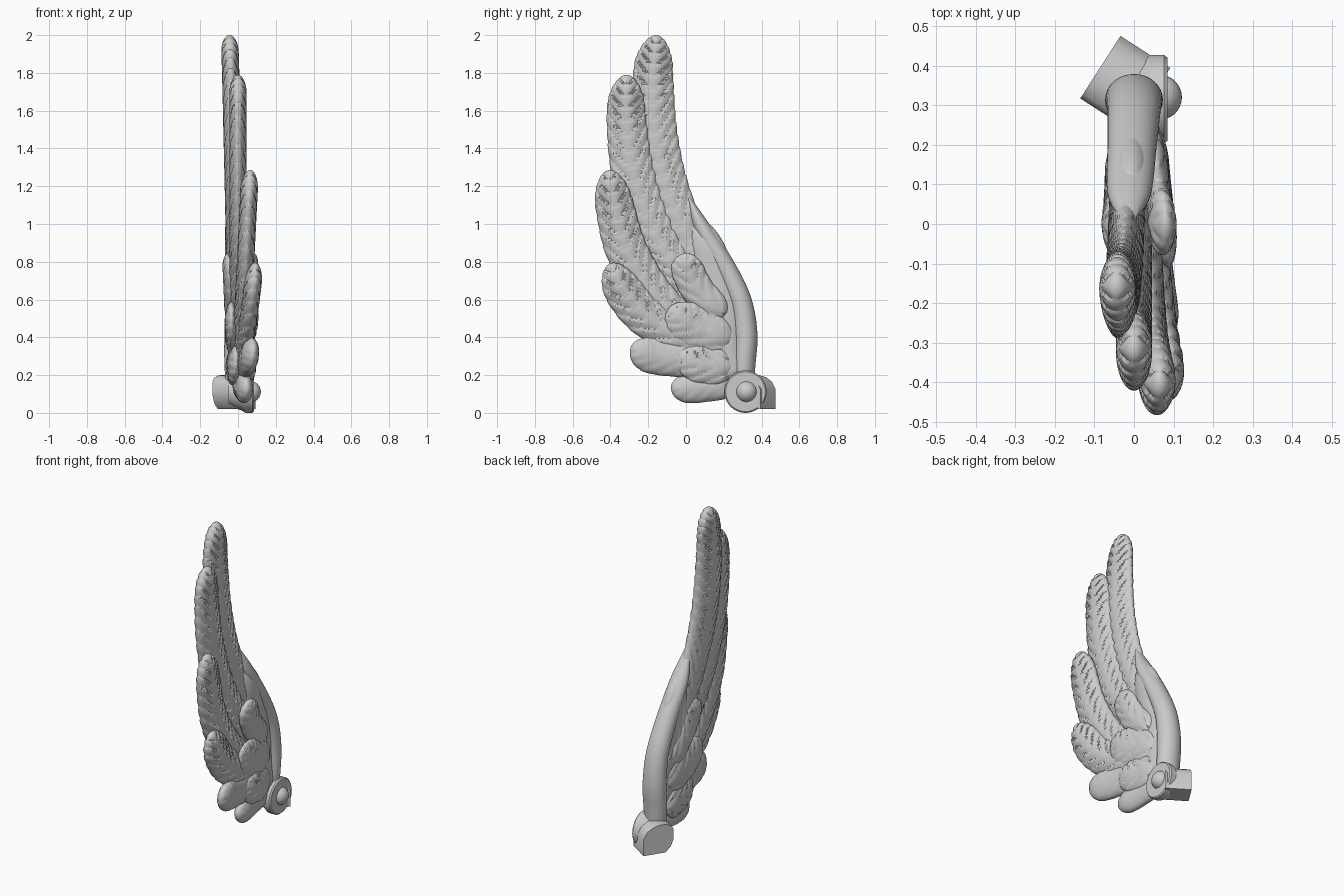
import bpy, bmesh, math
from mathutils import Vector

cube = bpy.data.objects.get("Cube")
if cube:
    bpy.data.objects.remove(cube, do_unlink=True)

grey = bpy.data.materials.new("stone grey")
grey.use_nodes = True
COLOUR = (0.6, 0.6, 0.6, 1)
grey.diffuse_color = COLOUR
grey.node_tree.nodes["Principled BSDF"].inputs["Base Color"].default_value = COLOUR


def finish(name, bm, angle=35):
    """Turn a bmesh into a shaded, coloured object."""
    bmesh.ops.recalc_face_normals(bm, faces=bm.faces)
    mesh = bpy.data.meshes.new(name)
    bm.to_mesh(mesh)
    bm.free()
    obj = bpy.data.objects.new(name, mesh)
    bpy.context.collection.objects.link(obj)
    mesh.materials.append(grey)
    bpy.ops.object.select_all(action='DESELECT')
    bpy.context.view_layer.objects.active = obj
    obj.select_set(True)
    bpy.ops.object.shade_smooth_by_angle(angle=math.radians(angle))
    return obj


def spline(points, u):
    """Smooth point at u (0..1) along a list of equal-length vectors."""
    n = len(points) - 1
    i = min(int(u * n), n - 1)
    t = u * n - i
    b, c = points[i], points[i + 1]
    a = points[i - 1] if i else 2 * b - c
    d = points[i + 2] if i + 2 <= n else 2 * c - b
    return 0.5 * (2 * b + (c - a) * t + (2 * a - 5 * b + 4 * c - d) * t * t
                  + (3 * b - a - 3 * c + d) * t ** 3)


def loft(rings):
    """Skin closed rings of equal size and cap both ends."""
    bm = bmesh.new()
    loops = [[bm.verts.new(p) for p in ring] for ring in rings]
    n = len(loops[0])
    for a, b in zip(loops, loops[1:]):
        for k in range(n):
            bm.faces.new((a[k], a[(k + 1) % n], b[(k + 1) % n], b[k]))
    bm.faces.new(loops[0])
    bm.faces.new(loops[-1])
    return bm


def dome(distance, reach):
    """Elliptical rounding that rises from 0 to 1 over the given reach."""
    return math.sqrt(max(0, 1 - (1 - min(distance / reach, 1)) ** 2))


def feather(name, path, x_tip, x_base, half, thick=0.044, barbs=0.016, belly=0.0, point=2.2):
    """Rounded blade running from tip to base in the side plane, with V-shaped barbs."""
    pts = [Vector(p) for p in path]
    length = sum((b - a).length for a, b in zip(pts, pts[1:]))
    steps = max(50, int(length / 0.008))
    sides, pitch = 44, 0.085
    rings = []
    for i in range(steps + 1):
        u = 0.0004 + 0.9992 * (i / steps) ** 1.15
        c = spline(pts, u)
        tan = (spline(pts, min(u + 0.01, 1)) - spline(pts, max(u - 0.01, 0))).normalized()
        side = Vector((-tan.y, tan.x))
        s = u * length
        base_round = dome(length - s, 0.8 * half)
        w = half * dome(s, point * half) * base_round * (1 + belly * math.sin(math.pi * u))
        th = thick * dome(s, 1.5 * half) * base_round
        x0 = x_tip + (x_base - x_tip) * u
        ring = []
        for k in range(sides):
            a = 2 * math.pi * k / sides
            across, out = math.cos(a), math.sin(a)
            # steep barbs, each swept from the midrib outward to the tip
            phase = ((s + 1.5 * w * abs(across)) / pitch) % 1
            groove = barbs * max(0, phase - 0.4) * min(1, abs(across) * 3) * min(1, th / 0.03)
            x = x0 + out * (th - groove)
            p = c + side * across * (w - groove * 0.4)
            ring.append((x, p.x, p.y))
        rings.append(ring)
    return finish(name, loft(rings), 28)


# Long flight feathers, fanned from the leading edge
feather("first_flight_feather",
        [(-.155, 2), (-.175, 1.77), (-.165, 1.47), (-.1, 1.17), (.05, .82), (.23, .45)],
        -.045, -.01, .088, .046, .016, .4, 2.8)
feather("second_flight_feather",
        [(-.315, 1.79), (-.315, 1.55), (-.275, 1.25), (-.17, .95), (-.01, .7), (.22, .4)],
        .0, .0, .09, .046, .016, .3, 2.6)
feather("third_flight_feather",
        [(-.41, 1.285), (-.375, 1.08), (-.315, .86), (-.19, .64), (0, .45), (.22, .3)],
        .065, .01, .09, .046, .016, .25, 2.4)
feather("fourth_flight_feather",
        [(-.405, .79), (-.34, .66), (-.245, .54), (-.11, .44), (.05, .35), (.22, .27)],
        .092, .015, .095, .046, .016, .15)
feather("fifth_flight_feather",
        [(-.292, .35), (-.17, .3), (0, .28), (.2, .25)], .08, .02, .095, .046, .006, 0, 1.7)
feather("lowest_feather",
        [(-.08, .135), (.02, .13), (.12, .14), (.26, .16)], .045, .01, .08, .046, .004, 0, 1.6)

# Short covert feathers layered on both faces
coverts = [
    ("upper", [(-.01, .845), (.01, .75), (.07, .64), (.2, .5)], .08, -.05, .08),
    ("middle", [(-.092, .555), (-.01, .49), (.08, .44), (.24, .38)], .085, -.035, .105),
    ("lower", [(-.04, .31), (.04, .27), (.13, .25), (.25, .24)], .075, -.01, .095),
]
for label, path, x_left, x_right, half in coverts:
    feather(label + "_left_covert", path, x_left, .045, half, .036, .012, .1, 1.6)
    feather(label + "_right_covert", path, x_right, -.035, half, .036, .012, .1, 1.6)

# Smooth web of flesh joining the feather roots to the bone
feather("inner_web", [(.06, 1.02), (.14, .78), (.195, .55), (.2, .35), (.22, .16)],
        -.01, .015, .1, .054, 0)

# Thick leading edge bone: y, z, half depth in plane, half thickness, x centre
bone = [Vector(v) for v in (
    (.015, 1.14, .008, .02, -.015), (.08, .99, .042, .055, -.012),
    (.195, .79, .056, .062, -.005), (.285, .6, .06, .067, 0),
    (.314, .42, .064, .072, 0), (.308, .26, .06, .072, 0), (.3, .12, .055, .062, 0))]
rings = []
for i in range(61):
    u = i / 60
    y, z, depth, thick, x = spline(bone, u)
    step = spline(bone, min(u + .01, 1)) - spline(bone, max(u - .01, 0))
    tan = Vector((step[0], step[1])).normalized()
    ring = []
    for k in range(32):
        a = 2 * math.pi * k / 32
        d = depth * math.cos(a)
        ring.append((x + thick * math.sin(a), y - tan.y * d, z + tan.x * d))
    rings.append(ring)
finish("leading_edge_bone", loft(rings), 50)

# Hinge washer turned around the x axis: x, radius
washer = [(-.05, .07), (.02, .1), (.04, .112), (.076, .112), (.084, .105)]
rings = [[(x, .315 + r * math.cos(a), .112 + r * math.sin(a))
          for a in (2 * math.pi * k / 48 for k in range(48))] for x, r in washer]
finish("hinge_washer", loft(rings), 30)

# Domed pin in the hinge
bm = bmesh.new()
bmesh.ops.create_uvsphere(bm, u_segments=32, v_segments=16, radius=.057)
bmesh.ops.translate(bm, verts=bm.verts, vec=(.064, .32, .112))
finish("hinge_pin", bm, 60)

# Angled socket block, flat underneath with a sloping rounded top
axis = Vector((-.84, .54, 0))
across = Vector((.54, .84, 0))
section = [(.094, .02), (.094, .125), (.07, .165), (.035, .188), (-.01, .2), (-.045, .197),
           (-.08, .182), (-.094, .16), (-.094, .1), (-.075, .05), (-.04, .02)]
end = Vector((-.085, .396, 0))
rings = [[end - axis * back + across * p + Vector((0, 0, z)) for p, z in section]
         for back in (0, .15)]
finish("socket_block", loft(rings), 35)
